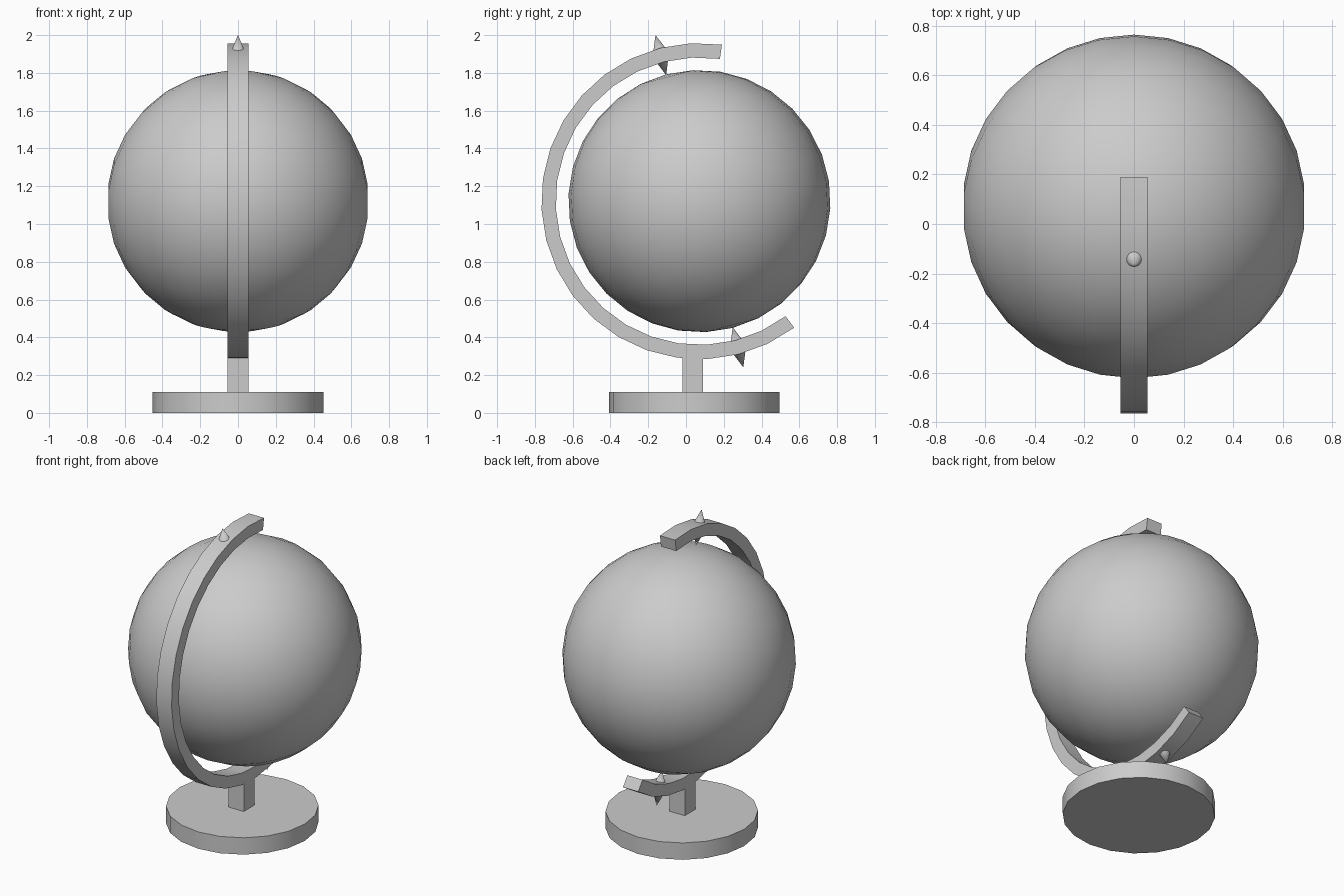
import bpy, bmesh
from math import radians, sin, cos
from mathutils import Matrix, Vector

if "Cube" in bpy.data.objects:
    bpy.data.objects.remove(bpy.data.objects["Cube"])

C = Vector((0, 0.071, 1.121))      # globe centre
TILT = radians(14.8)               # axis leans towards the front
ROT = Matrix.Rotation(TILT, 4, 'X')


def finish(name, bm, angle=35):
    bmesh.ops.recalc_face_normals(bm, faces=bm.faces[:])
    me = bpy.data.meshes.new(name)
    bm.to_mesh(me)
    bm.free()
    ob = bpy.data.objects.new(name, me)
    bpy.context.collection.objects.link(ob)
    bpy.ops.object.select_all(action='DESELECT')
    ob.select_set(True)
    bpy.context.view_layer.objects.active = ob
    bpy.ops.object.shade_smooth_by_angle(angle=radians(angle))
    return ob


# globe ball
bm = bmesh.new()
bmesh.ops.create_uvsphere(bm, u_segments=30, v_segments=15, radius=0.694,
                          matrix=Matrix.Translation(C) @ ROT)
finish("globe_ball", bm)

# curved arm: rectangular section swept 225 degrees around the globe
bm = bmesh.new()
STEPS, W, R_IN, R_OUT = 20, 0.055, 0.761, 0.837
rings = []
for i in range(STEPS + 1):
    a = radians(81.8 + 225 * i / STEPS)
    rings.append([bm.verts.new(C + Vector((x, r * cos(a), r * sin(a))))
                  for x, r in ((-W, R_IN), (W, R_IN), (W, R_OUT), (-W, R_OUT))])
for a, b in zip(rings, rings[1:]):
    for k in range(4):
        bm.faces.new((a[k], a[(k + 1) % 4], b[(k + 1) % 4], b[k]))
bm.faces.new(rings[0])
bm.faces.new(rings[-1])
finish("curved_arm", bm)

# pivot pins: a double cone through each end of the arm
for name, side in (("top_pin", 1), ("bottom_pin", -1)):
    bm = bmesh.new()
    for d in (1, -1):
        flip = Matrix.Rotation(0 if d > 0 else radians(180), 4, 'X')
        place = Matrix.Translation((0, 0, side * 0.8 + d * 0.055))
        bmesh.ops.create_cone(bm, cap_ends=False, segments=16, radius1=0.045,
                              radius2=0, depth=0.11,
                              matrix=Matrix.Translation(C) @ ROT @ place @ flip)
    bmesh.ops.remove_doubles(bm, verts=bm.verts[:], dist=0.0005)
    finish(name, bm)

# post between base and arm
bm = bmesh.new()
bmesh.ops.create_cube(bm, size=1, matrix=Matrix.Translation((0, 0.036, 0.22))
                      @ Matrix.Diagonal((0.11, 0.11, 0.27, 1)))
finish("post", bm)

# round base
bm = bmesh.new()
bmesh.ops.create_cone(bm, cap_ends=True, segments=20, radius1=0.452, radius2=0.452,
                      depth=0.11, matrix=Matrix.Translation((0, 0.044, 0.055)))
finish("round_base", bm)
